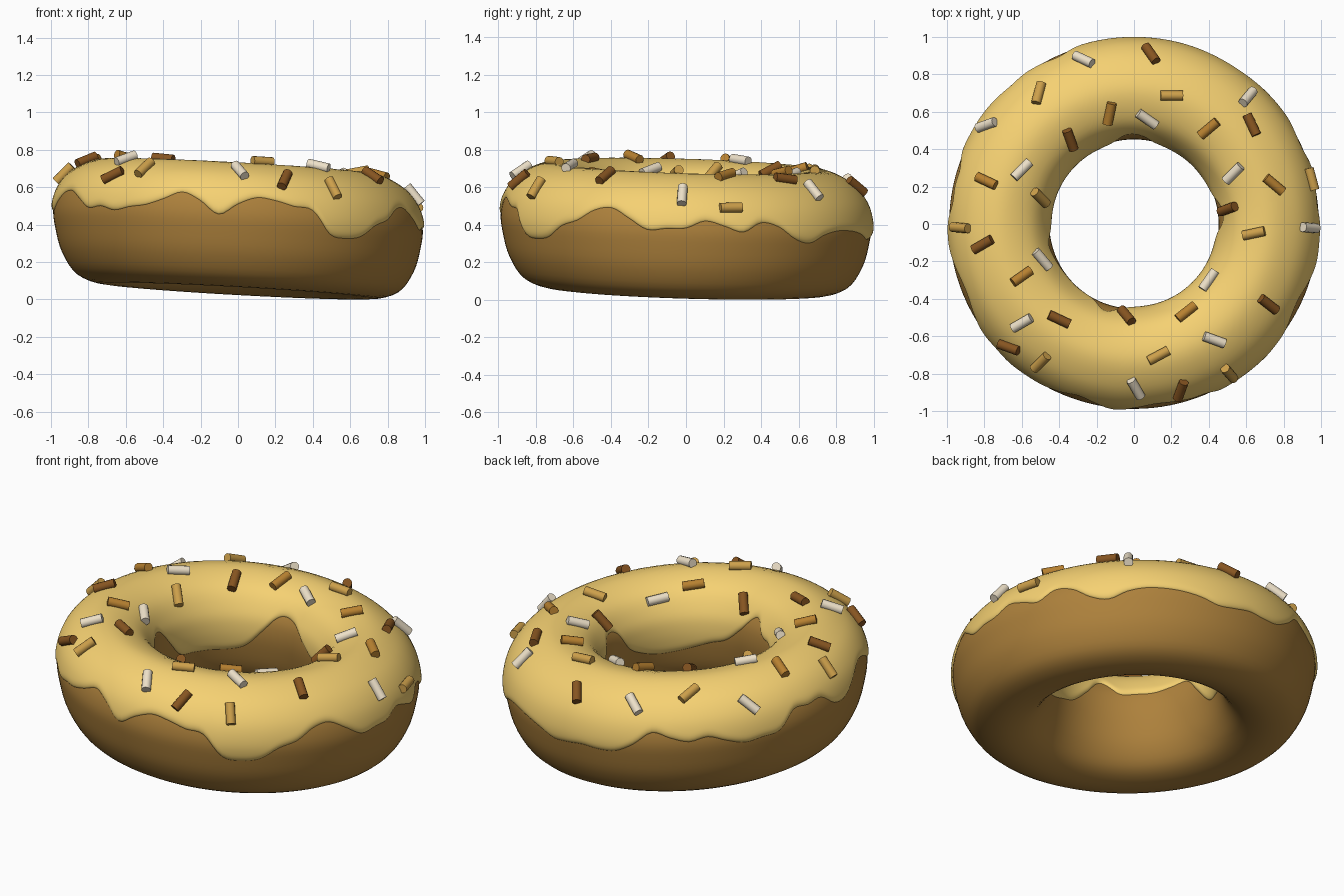
import bpy, math
from mathutils import Vector, Matrix

if "Cube" in bpy.data.objects:
    bpy.data.objects.remove(bpy.data.objects["Cube"])

# Ring cross-section (radius, height), from bottom centre out, over the top and down the hole
PROFILE = [Vector(p) for p in (
    (.72, .045), (.86, .088), (.94, .2), (.977, .33), (.987, .44), (.95, .555), (.86, .648),
    (.715, .7), (.56, .655), (.477, .55), (.453, .45), (.462, .33), (.50, .19), (.58, .085))]

# Height of the wavy icing edge around the outside (every 6 deg) and the hole (every 12 deg)
OUTER = [.435, .475, .45, .42, .47, .45, .385, .36, .40, .42, .42, .41, .39, .36, .365,
         .375, .365, .37, .42, .49, .46, .435, .455, .42, .39, .40, .41, .50, .495, .50,
         .43, .42, .47, .515, .52, .48, .43, .44, .42, .44, .455, .49, .53, .49, .42,
         .48, .52, .51, .485, .47, .35, .333, .35, .415, .45, .51, .525, .475, .42, .43]
INNER = [.54, .54, .45, .41, .41, .40, .45, .54, .55, .45, .35, .32, .32, .32, .33,
         .43, .53, .52, .50, .50, .50, .57, .48, .40, .37, .34, .32, .32, .35, .41]


def spline(pts, t):
    """Closed Catmull-Rom curve through pts."""
    n, i = len(pts), math.floor(t)
    f = t - i
    a, b, c, d = (pts[(i + k) % n] for k in (-1, 0, 1, 2))
    return (b * 2 + (c - a) * f + (a * 2 - b * 5 + c * 4 - d) * f ** 2
            + (b * 3 - a - c * 3 + d) * f ** 3) * .5


def section(t, off=0):
    """Point and outward normal on the cross-section, pushed out by off."""
    g = (spline(PROFILE, t + .01) - spline(PROFILE, t - .01)).normalized()
    n = Vector((g.y, -g.x))
    return spline(PROFILE, t) + n * off, n


def find(test, lo, hi):
    """Bisect for the place where test turns from true to false."""
    for _ in range(24):
        m = (lo + hi) / 2
        lo, hi = (m, hi) if test(m) else (lo, m)
    return lo


def place(r, z, a):
    """Ring position, with the slight lean of the whole model."""
    x, y = r * math.cos(a), r * math.sin(a)
    return Vector((x, y, z - .055 * x - .03 * y))


def material(name, col):
    m = bpy.data.materials.new(name)
    m.diffuse_color = (*col, 1)
    m.use_nodes = True
    m.node_tree.nodes["Principled BSDF"].inputs["Base Color"].default_value = m.diffuse_color
    return m


def grid_object(name, rings, closed, mat):
    n, m = len(rings), len(rings[0])
    faces = []
    for i in range(n):
        k = (i + 1) % n
        for j in range(m if closed else m - 1):
            l = (j + 1) % m
            faces.append((i * m + j, k * m + j, k * m + l, i * m + l))
    me = bpy.data.meshes.new(name)
    me.from_pydata([v for r in rings for v in r], [], faces)
    me.polygons.foreach_set("use_smooth", [True] * len(faces))
    me.materials.append(mat)
    ob = bpy.data.objects.new(name, me)
    bpy.context.collection.objects.link(ob)


# Dough ring
rings = []
for i in range(128):
    a = math.tau * i / 128
    rings.append([place(*section(14 * j / 56)[0], a) for j in range(56)])
grid_object("dough", rings, True, material("dough", (.42, .22, .045)))

# Thin icing with a rounded, dripping edge
rings, N, A = [], 44, 240
for i in range(A):
    zo, zi = spline(OUTER, 60 * i / A), spline(INNER, 30 * i / A)
    t0 = find(lambda t: spline(PROFILE, t).y < zo, 0, 7)
    t1 = find(lambda t: spline(PROFILE, t).y > zi, 7, 14)
    row = []
    for k in range(N + 1):
        u = (1 - math.cos(math.pi * k / N)) / 2
        q = min(1, min(u, 1 - u) * (t1 - t0) / .35)
        off = -.004 + .016 * math.sqrt(max(0, 1 - (1 - q) ** 2))
        row.append(place(*section(t0 + (t1 - t0) * u, off)[0], math.tau * i / A))
    rings.append(row)
grid_object("icing", rings, False, material("icing", (.92, .64, .17)))

# Sprinkles: x, y, heading in degrees, grouped by colour
SPRINKLES = {
    "cream": ((.85, .75, .58), [
        (-.27, .88, -25), (-.79, .53, 20), (-.6, .29, 45), (.07, .56, -35), (.61, .68, 50),
        (.53, .27, 45), (.94, -.02, -5), (-.49, -.19, -50), (.40, -.30, 55),
        (-.6, -.53, 30), (.43, -.62, -20), (.01, -.88, -60)]),
    "tan": ((.61, .35, .07), [
        (-.51, .70, 75), (.20, .68, 0), (.95, .24, -75), (.64, -.05, 12), (-.50, .14, -45),
        (-.93, -.02, -5), (-.50, -.74, 45), (.13, -.70, 28), (.51, -.80, -50)]),
    "caramel": ((.48, .22, .03), [
        (-.13, .59, 78), (.40, .51, 40), (-.79, .23, -25), (.75, .21, -40),
        (-.6, -.28, 35), (.28, -.47, 38)]),
    "brown": ((.24, .09, .015), [
        (.09, .91, -55), (-.34, .45, -70), (.63, .53, -65), (.50, .08, 20), (-.81, -.11, 30),
        (-.40, -.51, -25), (-.04, -.49, -50), (.72, -.43, -38), (-.67, -.66, -20),
        (.25, -.89, 70)])}
LIFT = .024
for name, (col, spots) in SPRINKLES.items():
    mat = material(name + "_sprinkle", col)
    for x, y, deg in spots:
        a, r, h = math.atan2(y, x), math.hypot(x, y), math.radians(deg)
        if r > .7:
            t = find(lambda t: section(t, LIFT)[0].x > r, 4.3, 7)
        else:
            t = find(lambda t: section(t, LIFT)[0].x > r, 7, 9.8)
        p, n = section(t, LIFT)
        nor = Vector((n.x * math.cos(a) + .055 * n.y, n.x * math.sin(a) + .03 * n.y, n.y))
        d = Vector((math.cos(h), math.sin(h), 0))
        d.z = -nor.dot(d) / max(nor.z, .2)
        bpy.ops.mesh.primitive_cylinder_add(vertices=12, radius=.026, depth=.12)
        ob = bpy.context.object
        ob.name = name + "_sprinkle"
        ob.matrix_world = (Matrix.Translation(place(p.x, p.y, a))
                           @ d.to_track_quat('Z', 'Y').to_matrix().to_4x4())
        ob.data.materials.append(mat)
        bpy.ops.object.shade_smooth_by_angle(angle=math.radians(40))
